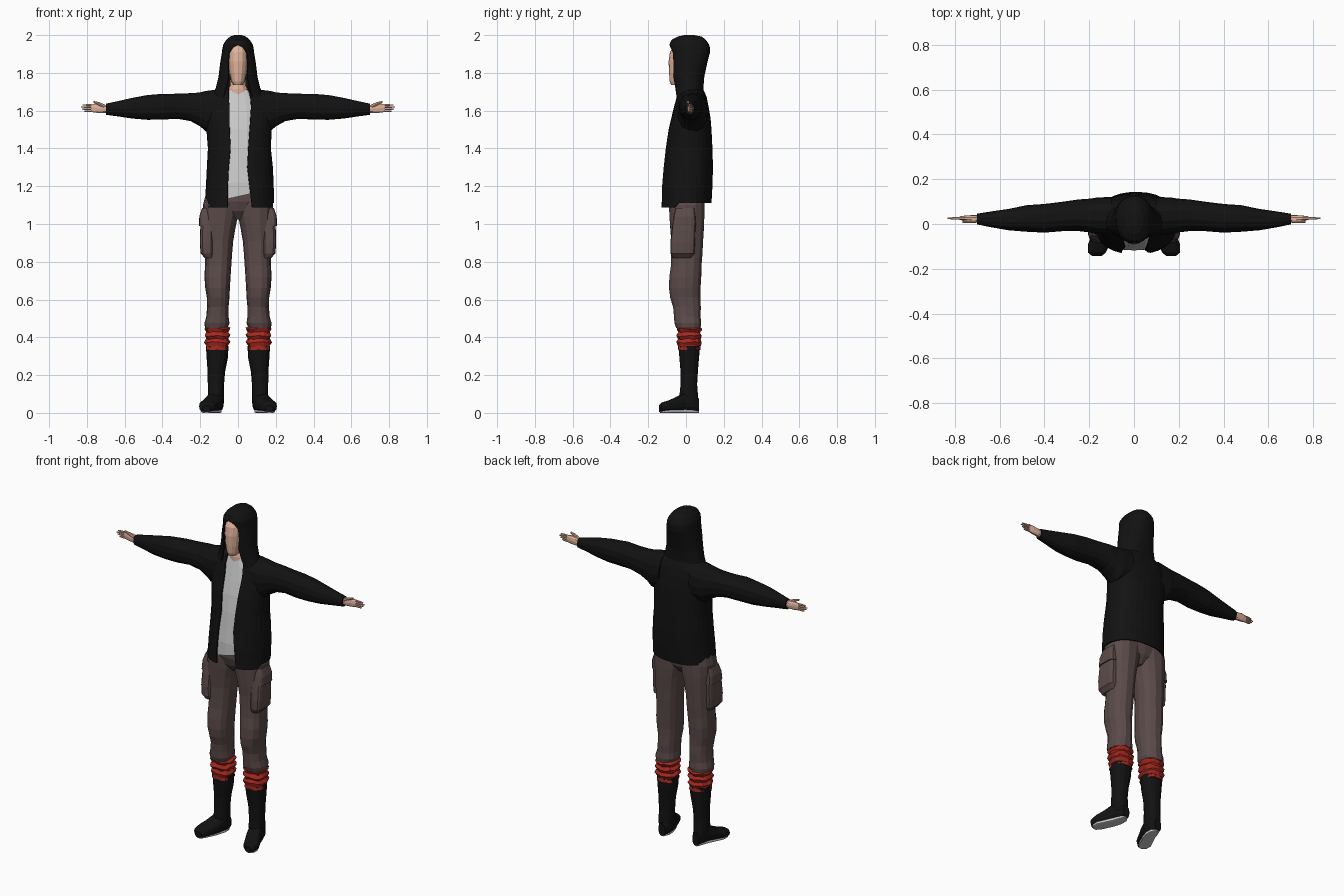
import bpy, bmesh, math, random

random.seed(4)


def paint(name, r, g, b):
    m = bpy.data.materials.new(name)
    m.diffuse_color = (r, g, b, 1)
    return m


BLACK = paint("black_cloth", 0.006, 0.006, 0.006)
BROWN = paint("brown_cloth", 0.105, 0.07, 0.068)
RED = paint("red_cloth", 0.38, 0.022, 0.014)
SKIN = paint("skin", 0.75, 0.45, 0.33)


def power(v, e):
    return math.copysign(abs(v) ** e, v)


def loft(name, secs, mat=None, axis=2, n=16, p=2.3, mirror=False, jitter=0.0, tweak=None):
    """Skin rounded sections: (position, u0, u1, v0, v1[, gap_left, gap_right])."""
    bm = bmesh.new()
    is_open = len(secs[0]) > 5
    rows = []
    for i, s in enumerate(secs):
        cu, cv = (s[1] + s[2]) / 2, (s[3] + s[4]) / 2
        ru, rv = (s[2] - s[1]) / 2, (s[4] - s[3]) / 2
        t0, t1 = 0.0, 2 * math.pi
        if is_open:  # leave the front (-y) open between the two gap edges
            right, left = [math.acos(power((g - cu) / ru, p / 2)) for g in (s[6], s[5])]
            t0, t1 = -right, 2 * math.pi - left
        row = []
        for k in range(n + 1 if is_open else n):
            t = t0 + (t1 - t0) * k / n
            f = 1 + random.uniform(-jitter, jitter)
            co = [cu + ru * f * power(math.cos(t), 2 / p), cv + rv * f * power(math.sin(t), 2 / p)]
            co.insert(axis, s[0])
            if tweak:
                co = tweak(i, *co)
            row.append(bm.verts.new(co))
        rows.append(row)
    for a, b in zip(rows, rows[1:]):
        m = len(a)
        for k in range(m - 1 if is_open else m):
            j = (k + 1) % m
            bm.faces.new((a[k], a[j], b[j], b[k]))
    if is_open:
        bm.faces.new(rows[-1])
        if name == "jacket_body":
            bm.faces.remove(bm.faces[:][-1])
    else:
        bm.faces.new(rows[0][::-1])
        bm.faces.new(rows[-1])
        bmesh.ops.recalc_face_normals(bm, faces=bm.faces)
    me = bpy.data.meshes.new(name)
    bm.to_mesh(me)
    bm.free()
    if mat:
        me.materials.append(mat)
    ob = bpy.data.objects.new(name, me)
    bpy.context.collection.objects.link(ob)
    if is_open:
        mod = ob.modifiers.new("thickness", 'SOLIDIFY')
        mod.thickness, mod.offset = 0.007, -1
    if mirror:
        ob.modifiers.new("mirror", 'MIRROR')
    return ob


# Jacket body, open down the front, with the front hem dipping
def hem(i, x, y, z):
    return (x, y, z - 0.022 if i == 0 and y < -0.06 else z)


loft("jacket_body", [
    (1.11, -.175, .19, -.135, .135, -.055, .075),
    (1.20, -.17, .19, -.13, .14, -.055, .062),
    (1.30, -.165, .185, -.12, .143, -.05, .05),
    (1.40, -.16, .175, -.11, .14, -.04, .055),
    (1.50, -.168, .178, -.095, .135, -.045, .062),
    (1.56, -.18, .185, -.08, .13, -.045, .066),
    (1.62, -.185, .185, -.065, .12, -.045, .07),
    (1.67, -.17, .17, -.052, .11, -.05, .066),
    (1.70, -.13, .13, -.04, .098, -.05, .06),
    (1.725, -.085, .085, -.03, .08, -.05, .05)], BLACK, n=28, tweak=hem)

# Sleeves
loft("sleeve", [
    (.10, -.05, .12, 1.50, 1.715), (.17, -.045, .118, 1.49, 1.705),
    (.20, -.037, .112, 1.515, 1.70), (.25, -.03, .108, 1.542, 1.695),
    (.32, -.033, .10, 1.555, 1.69), (.40, -.038, .09, 1.552, 1.69),
    (.48, -.034, .083, 1.55, 1.683), (.56, -.028, .068, 1.558, 1.668),
    (.64, -.014, .055, 1.57, 1.65), (.70, -.002, .046, 1.578, 1.637)],
    BLACK, axis=0, n=14, mirror=True, jitter=.02)

# Shirt behind the jacket opening, with a slanted hem
loft("shirt", [
    (1.145, -.14, .14, -.118, .08), (1.22, -.13, .13, -.118, .09), (1.30, -.125, .125, -.109, .09),
    (1.40, -.12, .12, -.099, .09), (1.50, -.12, .12, -.084, .09), (1.58, -.12, .12, -.066, .08),
    (1.66, -.10, .10, -.046, .07), (1.71, -.06, .06, -.034, .06)],
    n=20, p=2.6, tweak=lambda i, x, y, z: (x, y, z + .22 * x if i == 0 else z))

# Hood: closed above the forehead, open around the face
loft("hood", [
    (1.672, -.14, .14, -.06, .095, -.078, .078),
    (1.72, -.118, .118, -.066, .092, -.062, .062),
    (1.78, -.103, .103, -.075, .097, -.05, .05),
    (1.85, -.095, .095, -.08, .112, -.053, .053),
    (1.905, -.086, .086, -.083, .126, -.048, .048),
    (1.935, -.082, .082, -.087, .126, -.028, .028),
    (1.95, -.078, .078, -.088, .122, -.001, .001),
    (1.975, -.062, .062, -.076, .105, 0, 0),
    (1.992, -.042, .042, -.045, .083, 0, 0),
    (2.0, -.018, .018, -.01, .045, 0, 0)], BLACK, n=24, p=2.2)

# Head and neck
loft("face", [
    (1.735, -.022, .022, -.078, -.02), (1.755, -.036, .036, -.086, .03), (1.80, -.047, .047, -.09, .05),
    (1.86, -.054, .054, -.092, .07), (1.91, -.054, .054, -.085, .07), (1.95, -.042, .042, -.06, .05)],
    SKIN)
loft("neck", [
    (1.67, -.06, .06, -.04, .06), (1.715, -.052, .052, -.04, .055), (1.735, -.042, .042, -.036, .05),
    (1.79, -.04, .04, -.036, .05)], SKIN, n=12)

# Hands: palm, thumb and four fingers
loft("palm", [
    (.685, .006, .038, 1.588, 1.628), (.715, .008, .04, 1.586, 1.634),
    (.75, .013, .038, 1.588, 1.638), (.778, .018, .034, 1.592, 1.634)],
    SKIN, axis=0, n=10, mirror=True)
loft("thumb", [
    (.705, .005, .024, 1.612, 1.632), (.735, .004, .02, 1.627, 1.645), (.765, .005, .016, 1.641, 1.652)],
    SKIN, axis=0, n=8, mirror=True)
for k, tip in enumerate((.812, .825, .832, .822)):
    z = 1.597 + .011 * k
    loft("finger", [(.77, .02, .032, z - .005, z + .005), (.80, .02, .031, z - .005, z + .005),
                    (tip, .022, .028, z - .003, z + .003)], SKIN, axis=0, n=6, mirror=True)

# Trousers: seat, legs and side pockets
loft("trouser_seat", [
    (1.025, -.045, .045, -.045, .055), (1.07, -.12, .12, -.08, .09),
    (1.12, -.16, .16, -.095, .1), (1.2, -.155, .155, -.095, .1)], BROWN)
loft("trouser_leg", [
    (.45, .055, .175, -.055, .078), (.475, .045, .178, -.062, .082), (.51, .05, .168, -.065, .078),
    (.56, .05, .163, -.07, .08), (.61, .046, .165, -.085, .077), (.66, .043, .174, -.092, .078),
    (.72, .04, .178, -.09, .082), (.78, .036, .175, -.082, .084), (.84, .032, .174, -.08, .088),
    (.91, .026, .177, -.08, .092), (.98, .014, .18, -.085, .096), (1.04, .0, .184, -.09, .1),
    (1.10, -.01, .185, -.092, .1), (1.16, -.01, .17, -.092, .1)],
    BROWN, n=14, mirror=True, jitter=.012)
loft("side_pocket", [
    (.82, .13, .176, -.07, .03), (.845, .13, .198, -.083, .045), (.90, .13, .202, -.083, .048),
    (.97, .13, .2, -.075, .05), (1.0, .13, .198, -.07, .05)], BROWN, p=4, mirror=True)
loft("pocket_flap", [
    (.99, .13, .206, -.073, .053), (1.04, .13, .205, -.065, .05), (1.085, .13, .19, -.055, .045)],
    BROWN, p=4, mirror=True)

# Crumpled red cuffs
cuff = []
for k in range(8):
    d = .005 * (-1) ** k - (.008 if k in (0, 7) else 0)
    cuff.append((.335 + .0185 * k, .047 - d, .173 + d, -.047 - d, .08 + d))
loft("red_cuff", cuff, RED, n=16, mirror=True, jitter=.05,
     tweak=lambda i, x, y, z: (x, y, z + random.uniform(-.006, .006)))

# Boots: shaft, toed-out foot and pale sole
loft("boot_shaft", [
    (.05, .075, .155, -.03, .068), (.10, .075, .16, -.035, .064), (.15, .074, .16, -.03, .06),
    (.22, .068, .161, -.03, .064), (.29, .054, .166, -.036, .07), (.355, .05, .17, -.042, .076)],
    BLACK, n=14, mirror=True)
FOOT = [(-.143, .145, .187, .04), (-.128, .126, .205, .055), (-.09, .108, .206, .067), (-.05, .09, .187, .085),
        (0, .076, .163, .115), (.04, .076, .15, .1), (.07, .092, .136, .075)]
loft("boot_foot", [(y, a, b, .005, h) for y, a, b, h in FOOT],
     BLACK, axis=1, n=16, p=2.6, mirror=True)
loft("boot_sole", [(y * .97, a + .01, b - .01, 0, .02) for y, a, b, h in FOOT],
     axis=1, n=12, p=5, mirror=True)
